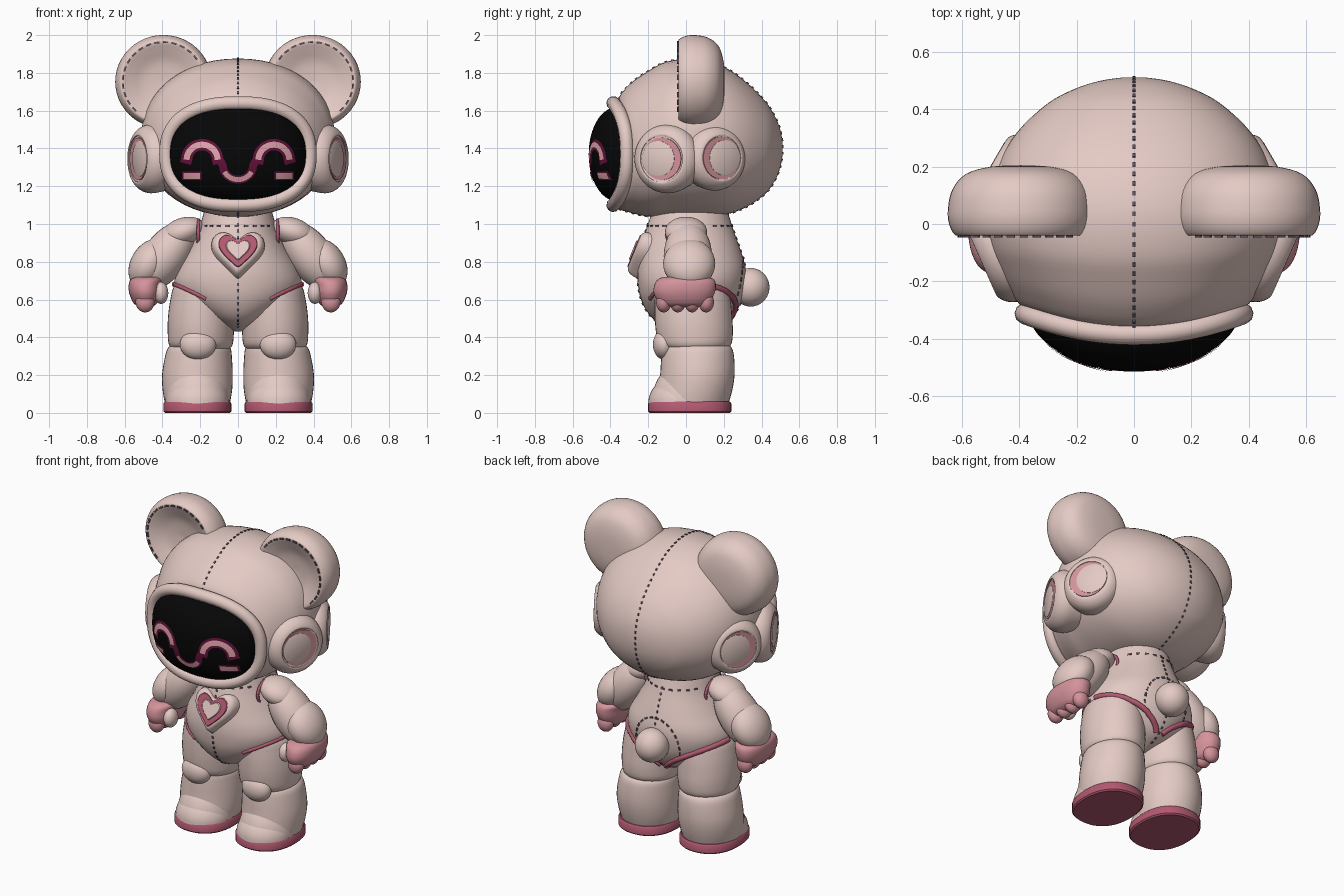
import bpy, bmesh
from math import sin, cos, pi, sqrt, radians, copysign
from mathutils import Matrix, Vector

old = bpy.data.objects.get("Cube")
if old:
    bpy.data.objects.remove(old)


def material(name, rgb):
    m = bpy.data.materials.new(name)
    m.use_nodes = True
    m.diffuse_color = (*rgb, 1)
    m.node_tree.nodes["Principled BSDF"].inputs["Base Color"].default_value = (*rgb, 1)
    return m


SKIN = material("pale blush", (0.78, 0.595, 0.555))
ROSE = material("deep rose", (0.45, 0.10, 0.165))
PINK = material("soft pink", (0.66, 0.29, 0.33))
BLACK = material("visor black", (0.002, 0.002, 0.002))
GLOW = material("light pink", (0.86, 0.42, 0.47))
WINE = material("dark magenta", (0.13, 0.006, 0.045))
THREAD = material("grey thread", (0.13, 0.09, 0.115))
UP_Y = Matrix.Rotation(-pi / 2, 4, 'X')      # local z to world y, local y to world -z
SIDES = ((1, "left_"), (-1, "right_"))


def link(ob, angle=40):
    bpy.context.collection.objects.link(ob)
    bpy.ops.object.select_all(action='DESELECT')
    ob.select_set(True)
    bpy.context.view_layer.objects.active = ob
    if ob.type == 'CURVE':
        bpy.ops.object.convert(target='MESH')
    bpy.ops.object.shade_smooth_by_angle(angle=radians(angle))


def finish(name, bm, mat, recalc=True):
    if recalc:
        bmesh.ops.recalc_face_normals(bm, faces=bm.faces)
    me = bpy.data.meshes.new(name)
    bm.to_mesh(me)
    bm.free()
    me.materials.append(mat)
    link(bpy.data.objects.new(name, me))


def spline(rows, n=4):
    """Catmull-Rom through rows of numbers."""
    out = []
    for i in range(len(rows) - 1):
        a, b, c, d = rows[max(i - 1, 0)], rows[i], rows[i + 1], rows[min(i + 2, len(rows) - 1)]
        for k in range(n):
            t = k / n
            out.append([0.5 * (2 * q + (r - p) * t + (2 * p - 5 * q + 4 * r - s) * t * t
                               + (3 * q - p - 3 * r + s) * t ** 3) for p, q, r, s in zip(a, b, c, d)])
    return out + [list(rows[-1])]


def squircle(a, e):
    return [copysign(abs(v) ** (2 / e), v) for v in (cos(a), sin(a))]


def skin_loops(name, loops, mat):
    """Bridge equal loops of points and cap both ends."""
    bm = bmesh.new()
    loops = [[bm.verts.new(co) for co in loop] for loop in loops]
    for p, q in zip(loops, loops[1:]):
        for i in range(len(p)):
            j = (i + 1) % len(p)
            bm.faces.new((p[i], p[j], q[j], q[i]))
    bm.faces.new(loops[0])
    bm.faces.new(loops[-1])
    finish(name, bm, mat)


def loft(name, rings, mat, place=Matrix(), e=2, segs=40, bend=lambda co: co, n=4):
    """Skin through rings of (height, centre x, centre y, radius x, radius y)."""
    unit = [squircle(2 * pi * i / segs, e) for i in range(segs)]
    skin_loops(name, [[bend(place @ Vector((cx + max(rx, .001) * u, cy + max(ry, .001) * v, h))) for u, v in unit]
                      for h, cx, cy, rx, ry in spline(rings, n)], mat)


def ball(name, loc, radii, mat, place=Matrix(), tilt=0):
    bm = bmesh.new()
    m = place @ Matrix.Translation(loc) @ Matrix.Rotation(radians(tilt), 4, 'Y') @ Matrix.Diagonal((*radii, 1))
    bmesh.ops.create_uvsphere(bm, u_segments=32, v_segments=18, radius=1, matrix=m)
    finish(name, bm, mat)


def tube(name, pts, r, mat, cyclic=False):
    cu = bpy.data.curves.new(name, 'CURVE')
    cu.dimensions, cu.bevel_depth, cu.bevel_resolution, cu.use_fill_caps = '3D', r, 3, True
    sp = cu.splines.new('POLY')
    sp.points.add(len(pts) - 1)
    for p, co in zip(sp.points, pts):
        p.co = (*co, 1)
    sp.use_cyclic_u = cyclic
    cu.materials.append(mat)
    link(bpy.data.objects.new(name, cu))


def stitches(name, pts, gap=.036, length=.015, thick=.01):
    """Row of little thread blocks along a path."""
    bm = bmesh.new()
    left = gap / 2
    for a, b in zip(pts, pts[1:]):
        a, b = Vector(a), Vector(b)
        d = b - a
        while left < d.length:
            m = (Matrix.Translation(a + d.normalized() * left) @ d.to_track_quat('Z', 'Y').to_matrix().to_4x4()
                 @ Matrix.Diagonal((thick, thick, length, 1)))
            bmesh.ops.create_cube(bm, size=1, matrix=m)
            left += gap
        left -= d.length
    finish(name, bm, THREAD)


# Head: sections from the face opening to the back
HEAD = [(-.29, 0, -1.37, .2, .15), (-.36, 0, -1.37, .375, .275), (-.3, 0, -1.40, .435, .338),
        (-.2, 0, -1.425, .478, .385), (-.1, 0, -1.45, .502, .41), (.05, 0, -1.457, .512, .418),
        (.2, 0, -1.44, .477, .392), (.32, 0, -1.42, .408, .33), (.42, 0, -1.405, .302, .245),
        (.47, 0, -1.40, .21, .172), (.498, 0, -1.40, .125, .105), (.51, 0, -1.40, .05, .042),
        (.512, 0, -1.40, .001, .001)]


def bend_head(co):
    if co.y < 0:
        co.y += .5 * co.x ** 2 * co.y / -.38
    return co


loft("head", HEAD, SKIN, UP_Y, 2.1, 56, bend_head)
prof = spline(HEAD)[4:]
stitches("head_seam", [(0, h, -cy + ry) for h, _, cy, _, ry in prof]
         + [(0, h, -cy - ry) for h, _, cy, _, ry in reversed(prof)])

# Visor and its rim
E, VX, VZ, ZC = 2.4, .362, .247, 1.37


def visor_y(x, z):
    s = (abs(x / VX) ** E + abs((z - ZC) / VZ) ** E) ** (2 / E)
    return -.37 - .145 * sqrt(max(0, 1 - s)) + .35 * x * x


def bend_visor(co):
    co.y += .35 * co.x ** 2
    return co


arc = [i * pi / 28 for i in range(15)]
loft("visor", [(-.37 - .145 * cos(a), 0, -ZC, VX * sin(a), VZ * sin(a)) for a in arc],
     BLACK, UP_Y, E, 72, bend_visor, 3)
rim = [squircle(i * pi / 36, E) for i in range(72)]
tube("visor_rim", [(.38 * u, -.385 + .5 * (.38 * u) ** 2, ZC + .27 * v) for u, v in rim], .037, SKIN, True)


# Face marks: thin strips draped on the visor
def strip(name, pts, width, lift, mat):
    bm = bmesh.new()
    rows = []
    for i, (x, z) in enumerate(pts):
        (ax, az), (bx, bz) = pts[max(i - 1, 0)], pts[min(i + 1, len(pts) - 1)]
        d = Vector((bz - az, ax - bx)).normalized() * width / 2
        rows.append([bm.verts.new((x + k * d.x, visor_y(x + k * d.x, z + k * d.y) - lift, z + k * d.y))
                     for k in (-1, 0, 1)])
    for p, q in zip(rows, rows[1:]):
        for k in (0, 1):
            bm.faces.new((p[k], p[k + 1], q[k + 1], q[k]))
    bm.normal_update()
    if sum(f.normal.y for f in bm.faces) > 0:
        bmesh.ops.reverse_faces(bm, faces=bm.faces)
    finish(name, bm, mat, recalc=False)


turn = [i * pi / 20 for i in range(21)]
eye = [(-.082 * cos(a), 1.34 + .08 * sin(a)) for a in turn]
smile = [(-.08 * cos(a), 1.31 - .075 * sin(a)) for a in turn]
strip("mouth_edge", [(-.1, 1.345)] + smile + [(.1, 1.345)], .042, .003, WINE)
strip("mouth", smile[3:-3], .026, .007, GLOW)
for s, side in SIDES:
    strip(side + "eye_edge", [(x + s * .19, z) for x, z in [(-.088, 1.32)] + eye + [(.088, 1.32)]], .06, .004, WINE)
    strip(side + "eye", [(x + s * .19, z) for x, z in eye], .032, .008, GLOW)
    strip(side + "cheek_edge", [(s * .245 + k * .0105, 1.255) for k in range(-5, 6)], .046, .003, WINE)
    strip(side + "cheek", [(s * .245 + k * .0088, 1.255) for k in range(-5, 6)], .032, .007, GLOW)

# Torso
TORSO = [(.43, 0, .03, .015, .04), (.47, 0, .03, .10, .16), (.52, 0, .03, .19, .225), (.6, 0, .03, .295, .268),
         (.68, 0, .03, .335, .285), (.76, 0, .03, .32, .287), (.85, 0, .025, .268, .268),
         (.95, 0, .02, .215, .238), (1.03, 0, .02, .19, .212), (1.1, 0, .02, .17, .19)]
loft("torso", TORSO, SKIN)
body = spline(TORSO, 8)


def torso_y(x, z, back):
    _, _, cy, rx, ry = min(body, key=lambda r: abs(r[0] - z))
    return cy + back * ry * sqrt(max(0, 1 - (x / rx) ** 2))


for back, word in ((-1, "front_"), (1, "back_")):
    stitches(word + "seam", [(0, cy + back * ry, h) for h, _, cy, _, ry in body if .45 < h < 1.02])
    stitches(word + "neck_stitches", [(k * .02, torso_y(k * .02, .99, back), .99) for k in range(-9, 10)], .05, .022)

# Tail with its stitched ring
ball("tail", (0, .342, .665), (.1, .1, .102), SKIN)
ring = [(.15 * cos(a), .655 + .165 * sin(a)) for a in (k * pi / 20 - .5 for k in range(27))]
stitches("tail_stitches", [(x, torso_y(x, z, 1), z) for x, z in ring], .04, .022)


# Heart badge: a rounded cushion with two plates, from layers of (scale, height)
def heart(name, size, layers, mat):
    m = Matrix.Translation((0, -.247, .853)) @ Matrix.Rotation(radians(68), 4, 'X')
    outline = []
    for i in range(48):
        t = 2 * pi * i / 48
        y = 12.5 * cos(t) - 4.3 * cos(2 * t) - 1.6 * cos(3 * t) - .6 * cos(4 * t)
        outline.append((size * sin(t) ** 3 * .6 + size * sin(t) * .4, size * (y + 1.6) / 15))
    skin_loops(name, [[m @ Vector((x * k, y * k, h)) for x, y in outline] for k, h in layers], mat)


heart("heart_cushion", .13, ((1.1, -.06), (1.08, -.02), (1.03, .002), (.97, .014), (.88, .022), (.8, .025)), SKIN)
heart("heart_ring", .104, ((1, 0), (1, .026), (.96, .03)), ROSE)
heart("heart_centre", .064, ((1, .02), (1, .032), (.92, .037)), SKIN)

EAR = [(.205, 0), (.2, .1), (.175, .185), (.12, .232), (.05, .247), (0, .243), (-.035, .226),
       (-.04, .208), (-.025, .17), (.002, .1), (.012, 0)]
POD = [(-.16, .165), (-.07, .182), (-.025, .176), (.005, .157), (.021, .135), (.021, .122), (.012, .113), (.01, 0)]
for s, side in SIDES:
    M = Matrix.Diagonal((s, 1, 1, 1))

    # Ears
    loft(side + "ear", [(h, 0, 0, r * 1.03, r) for h, r in EAR], SKIN,
         M @ Matrix.Translation((.395, 0, 1.753)) @ UP_Y, segs=48)
    stitches(side + "ear_stitches", [(s * (.395 + .215 * cos(a)), -.042, 1.753 + .21 * sin(a))
             for a in (radians(d) for d in range(-50, 150, 5))], .046, .028)

    # Ear pods, two per side
    for word, loc, nrm, k in (("front_", (.512, -.122, 1.345), (.9, -.4, 0), 1),
                              ("rear_", (.487, .18, 1.35), (.86, .5, 0), .95)):
        turned = Vector(nrm).to_track_quat('Z', 'Y').to_matrix().to_4x4()
        at = M @ Matrix.Translation(loc) @ turned
        loft(side + word + "pod", [(h * k, 0, 0, r * k, r * k) for h, r in POD], SKIN, at)
        loft(side + word + "pod_ring", [(0, 0, 0, .112, .112), (.018, 0, 0, .112, .112)], PINK, at, n=1)
        shift = Matrix.Translation(Vector((-nrm[1] * nrm[1], nrm[1] * nrm[0], 0)).normalized() * .02)
        loft(side + word + "pod_disc", [(0, 0, 0, .094, .094), (.02, 0, 0, .094, .094), (.023, 0, 0, .088, .088)],
             SKIN, M @ shift @ Matrix.Translation(loc) @ turned, n=1)

    # Arms
    ball(side + "shoulder", (.292, .0, .958), (.118, .112, .074), SKIN, M, 20)
    ball(side + "upper_arm", (.385, .01, .83), (.118, .128, .215), SKIN, M, -37)
    ball(side + "forearm", (.47, .017, .79), (.098, .138, .14), SKIN, M, -30)
    tube(side + "shoulder_piping", [(s * .21, .102 * cos(a), .945 + .076 * sin(a))
         for a in (k * pi / 16 for k in range(32))], .009, ROSE, True)

    # Hands
    loft(side + "mitt", [(.56, .49, -.01, .03, .09), (.58, .49, -.01, .062, .13), (.63, .492, -.01, .083, .16),
         (.675, .492, -.005, .087, .163), (.705, .485, .0, .085, .15), (.72, .48, 0, .065, .12)], PINK, M, 2.2)
    for i in range(4):
        ball(side + "finger_%d" % (i + 1), (.492, -.118 + .075 * i, .587), (.05, .041, .055), PINK, M)
    ball(side + "thumb", (.407, -.095, .635), (.038, .052, .058), SKIN, M)

    # Legs
    loft(side + "thigh", [(.33, .195, .05, .14, .15), (.36, .197, .048, .168, .19), (.42, .197, .045, .175, .203),
         (.5, .195, .04, .176, .205), (.6, .19, .035, .168, .2), (.68, .185, .03, .146, .18),
         (.75, .17, .03, .06, .08)], SKIN, M)
    loft(side + "boot", [(.05, .215, .035, .172, .19), (.12, .215, .05, .184, .195), (.2, .215, .06, .187, .197),
         (.29, .21, .062, .178, .193), (.345, .205, .06, .165, .182), (.37, .2, .055, .13, .15)], SKIN, M)
    for word, cy, rx, ry, h in (("toe_cap", -.03, .168, .17, .15), ("instep", .0, .172, .182, .225)):
        loft(side + word, [(.05 + h * sin(a), .215, cy, rx * cos(a), ry * cos(a))
             for a in (k * pi / 16 for k in range(9))], SKIN, M)
    loft(side + "sole", [(0, .215, .02, .172, .212), (.008, .215, .02, .18, .22), (.05, .215, .02, .18, .22),
         (.06, .215, .02, .172, .212)], ROSE, M, 2.3, n=1)
    ball(side + "knee_pad", (.212, -.115, .362), (.096, .06, .08), SKIN, M)

    # Hip piping following the leg opening
    for back, word, start, r in ((-1, "front_", .17, .011), (1, "back_", .02, .017)):
        xs = [start + (.334 - start) * sin(k * pi / 48) for k in range(25)]
        zs = [.45 + .23 * (x / .334) ** .6 for x in xs]
        tube(side + word + "piping", [(s * x, torso_y(x, z, back), z) for x, z in zip(xs, zs)], r, ROSE)
